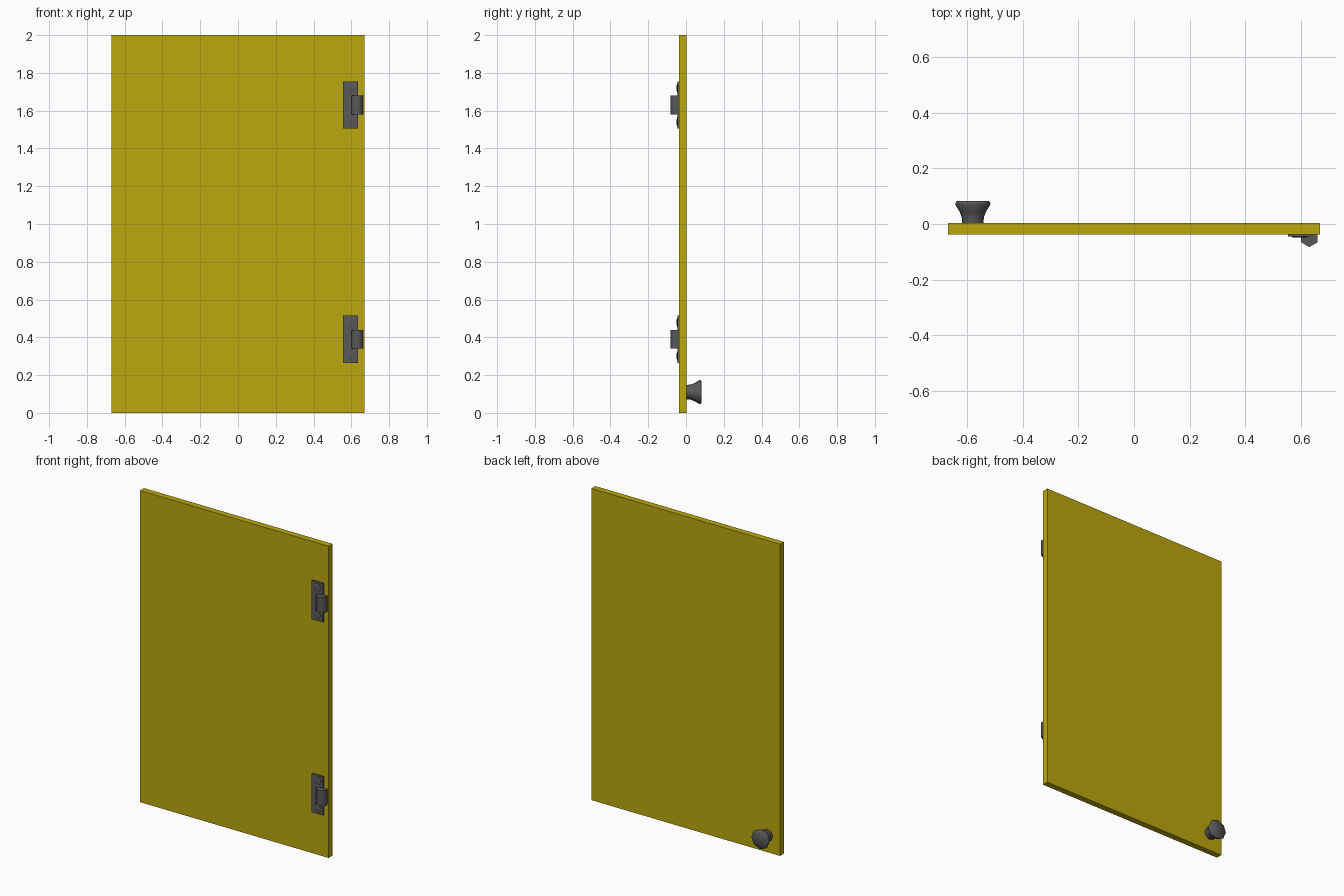
import bpy, bmesh, math
from mathutils import Matrix

if "Cube" in bpy.data.objects:
    bpy.data.objects.remove(bpy.data.objects["Cube"])


def material(name, color):
    m = bpy.data.materials.new(name)
    m.diffuse_color = color
    m.use_nodes = True
    m.node_tree.nodes["Principled BSDF"].inputs["Base Color"].default_value = m.diffuse_color
    return m


YELLOW = material("yellow_paint", (0.5, 0.39, 0.004, 1))
IRON = material("dark_iron", (0.1, 0.1, 0.1, 1))


def finish(name, bm, mat, smooth=None):
    bmesh.ops.recalc_face_normals(bm, faces=bm.faces)
    me = bpy.data.meshes.new(name)
    bm.to_mesh(me)
    bm.free()
    me.materials.append(mat)
    ob = bpy.data.objects.new(name, me)
    bpy.context.collection.objects.link(ob)
    if smooth:
        bpy.ops.object.select_all(action='DESELECT')
        ob.select_set(True)
        bpy.context.view_layer.objects.active = ob
        bpy.ops.object.shade_smooth_by_angle(angle=math.radians(smooth))
    return ob


def box(name, x, y, z, mat):
    """Box from (min, max) pairs on each axis."""
    bm = bmesh.new()
    bmesh.ops.create_cube(bm, size=1)
    for v in bm.verts:
        v.co = [r[0] if c < 0 else r[1] for c, r in zip(v.co, (x, y, z))]
    return finish(name, bm, mat)


def lathe(name, profile, sides, matrix, mat, start=0.0):
    """Capped solid of (radius, height) rings around local z."""
    bm = bmesh.new()
    rings = [[bm.verts.new((r * math.cos(start + math.tau * i / sides),
                            r * math.sin(start + math.tau * i / sides), h))
              for i in range(sides)] for r, h in profile]
    for a, b in zip(rings, rings[1:]):
        for i in range(sides):
            j = (i + 1) % sides
            bm.faces.new((a[i], a[j], b[j], b[i]))
    bm.faces.new(rings[0])
    bm.faces.new(rings[-1])
    bm.transform(matrix)
    return finish(name, bm, mat, 62)


# Door slab
FRONT, BACK = -0.037, 0.003
box("door_panel", (-0.67, 0.67), (FRONT, BACK), (0, 2), YELLOW)

to_front = Matrix.Rotation(math.pi / 2, 4, 'X')
to_back = Matrix.Rotation(-math.pi / 2, 4, 'X')

# Hinges: plate, six-sided barrel and two domed bolts each
for label, z in (("lower", 0.39), ("upper", 1.63)):
    box(f"{label}_hinge_plate", (0.555, 0.635), (FRONT - 0.008, FRONT + 0.004),
        (z - 0.125, z + 0.125), IRON)
    lathe(f"{label}_hinge_barrel", [(0.034, -0.05), (0.034, 0.05)], 6,
          Matrix.Translation((0.631, -0.049, z)), IRON, math.pi / 6)
    for side, dz in (("bottom", -0.089), ("top", 0.089)):
        lathe(f"{label}_hinge_{side}_bolt",
              [(0.028, 0), (0.028, 0.004), (0.018, 0.006)], 6,
              Matrix.Translation((0.595, FRONT - 0.006, z + dz)) @ to_front, IRON)

# Flared knob on the back
lathe("door_knob",
      [(0.038, -0.003), (0.040, 0.022), (0.047, 0.040), (0.063, 0.067),
       (0.063, 0.073), (0.057, 0.080)],
      8, Matrix.Translation((-0.58, BACK, 0.11)) @ to_back, IRON)
